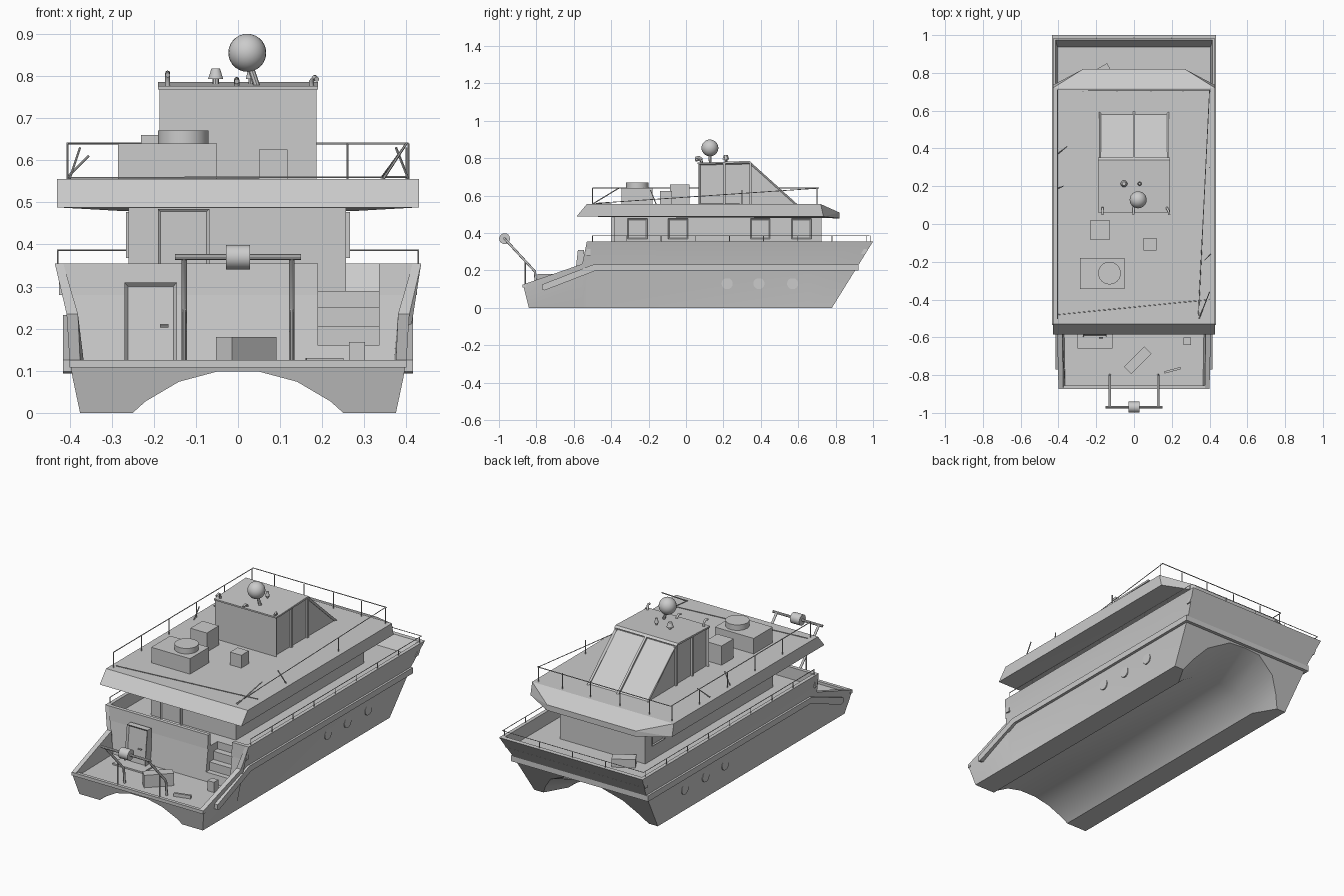
import bpy, bmesh, math
from mathutils import Vector, Matrix

if "Cube" in bpy.data.objects:
    bpy.data.objects.remove(bpy.data.objects["Cube"])


def finish(name, bm, smooth=False):
    bmesh.ops.recalc_face_normals(bm, faces=bm.faces)
    me = bpy.data.meshes.new(name)
    bm.to_mesh(me)
    bm.free()
    ob = bpy.data.objects.new(name, me)
    bpy.context.collection.objects.link(ob)
    if smooth:
        bpy.ops.object.select_all(action='DESELECT')
        bpy.context.view_layer.objects.active = ob
        ob.select_set(True)
        bpy.ops.object.shade_smooth_by_angle(angle=math.radians(32))
    return ob


def box(name, x0, x1, y0, y1, z0, z1, turn=0, inset=None):
    """Axis box, optionally turned about z; inset = direction of a recessed face."""
    bm = bmesh.new()
    bmesh.ops.create_cube(bm, size=1)
    bmesh.ops.scale(bm, vec=(x1 - x0, y1 - y0, z1 - z0), verts=bm.verts)
    if inset:
        bm.normal_update()
        f = [f for f in bm.faces if f.normal.dot(Vector(inset)) > .9]
        bmesh.ops.inset_region(bm, faces=f, thickness=.009, depth=-.005)
    bmesh.ops.rotate(bm, matrix=Matrix.Rotation(math.radians(turn), 3, 'Z'), verts=bm.verts)
    bmesh.ops.translate(bm, vec=((x0 + x1) / 2, (y0 + y1) / 2, (z0 + z1) / 2), verts=bm.verts)
    return finish(name, bm)


def prism(name, pts, x0, x1, inset=None):
    """Side profile (y, z) extruded along x."""
    bm = bmesh.new()
    a, b = ([bm.verts.new((x, y, z)) for y, z in pts] for x in (x0, x1))
    bm.faces.new(a)
    bm.faces.new(b)
    n = len(pts)
    for i in range(n):
        bm.faces.new((a[i], a[(i + 1) % n], b[(i + 1) % n], b[i]))
    bmesh.ops.recalc_face_normals(bm, faces=bm.faces)
    if inset:
        bmesh.ops.inset_individual(bm, faces=[f for f in bm.faces if inset(f.normal)],
                                   thickness=.012, depth=-.01)
    return finish(name, bm)


def rod(name, p, q, r, r2=None, n=8):
    p, q = Vector(p), Vector(q)
    bm = bmesh.new()
    bmesh.ops.create_cone(bm, cap_ends=True, segments=n, radius1=r,
                          radius2=r if r2 is None else r2, depth=(q - p).length)
    rot = (q - p).to_track_quat('Z', 'Y').to_matrix().to_4x4()
    bmesh.ops.transform(bm, matrix=Matrix.Translation((p + q) / 2) @ rot, verts=bm.verts)
    return finish(name, bm, True)


def tube(name, pts, r):
    cu = bpy.data.curves.new(name, 'CURVE')
    cu.dimensions = '3D'
    cu.bevel_depth, cu.bevel_resolution, cu.use_fill_caps = r, 2, True
    s = cu.splines.new('POLY')
    s.points.add(len(pts) - 1)
    for pt, co in zip(s.points, pts):
        pt.co = (*co, 1)
    ob = bpy.data.objects.new(name, cu)
    bpy.context.collection.objects.link(ob)
    return ob


# Twin hull: lofted cross-sections, raked at bow and stern
arch = [(0, .098), (.05, .098), (.14, .074), (.22, .027), (.25, 0)]
bow_arch = [(0, .195), (.1, .19), (.22, .13), (.28, .06), (.32, 0)]
low = [(.375, 0), (.392, .08), (.40, .125), (.375, .125), (.365, .112)]
mid = [(.375, 0), (.40, .13), (.407, .235), (.38, .235), (.37, .112)]
high = [(.375, 0), (.405, .235), (.435, .355), (.415, .355), (.405, .29)]
stations = [(-.84, -.25, arch + low), (-.555, 0, arch + mid), (-.53, 0, arch + high),
            (.66, 0, arch + high), (.78, .62, bow_arch + high)]
bm = bmesh.new()
rings = []
for y, rake, half in stations:
    ring = half + [(-x, z) for x, z in reversed(half[1:])]
    rings.append([bm.verts.new((x, y + rake * z, z)) for x, z in ring])
for a, b in zip(rings, rings[1:]):
    for i in range(len(a)):
        j = (i + 1) % len(a)
        bm.faces.new((a[i], a[j], b[j], b[i]))
bm.faces.new(rings[0])
bm.faces.new(rings[-1])
hull = finish("hull", bm, True)

# Stairs cut into the aft bulkhead
cutter = prism("stair_cutter", [(-.6, .16), (-.52, .16), (-.52, .205), (-.485, .205), (-.485, .25),
                                (-.45, .25), (-.45, .4), (-.6, .4)], .19, .335)
mod = hull.modifiers.new("stairs", 'BOOLEAN')
mod.operation, mod.solver, mod.object = 'DIFFERENCE', 'EXACT', cutter
bpy.context.view_layer.objects.active = hull
bpy.ops.object.modifier_apply(modifier=mod.name)
bpy.data.objects.remove(cutter)

# Bulwarks across the hull, stern coaming
wall = [(-.535, .28), (-.53, .355), (-.51, .355), (-.51, .28)]
prism("aft_bulwark_left", wall, -.425, .19)
prism("aft_bulwark_right", wall, .335, .425)
prism("bow_bulwark", [(.958, .288), (1, .355), (.975, .355), (.935, .288)], -.425, .425)
box("stern_coaming", -.4, .4, -.873, -.855, .108, .126)

# Rub rails and portholes
for s, side in ((-1, "left"), (1, "right")):
    prism("rub_rail_" + side, [(-.77, .098), (-.755, .094), (-.48, .2), (.905, .2), (.915, .232),
                               (-.495, .232), (-.77, .125)], s * .385, s * .416)
    for y in (.22, .39, .57):
        rod("porthole_" + side, (s * .38, y, .13), (s * .395, y, .13), .03, n=16)
box("bow_rub_rail", -.416, .416, .87, .922, .2, .232)

# Deckhouse with windows and doors
box("deckhouse", -.26, .257, -.385, .725, .285, .495)
for s, side in ((-1, "left"), (1, "right")):
    for y in (-.26, -.042, .397, .617):
        box("window_" + side, s * .26 - .006, s * .26 + .006, y - .053, y + .053, .368, .477,
            inset=(s, 0, 0))
box("deckhouse_door", -.19, -.068, -.4, -.38, .29, .484, inset=(0, -1, 0))
prism("aft_door", [(-.6, .112), (-.578, .31), (-.545, .31), (-.545, .112)], -.27, -.145,
      lambda n: n.y < -.9)
rod("door_handle", (-.185, -.602, .207), (-.165, -.602, .207), .004)

# Upper deck slab with sloped visor
bm = bmesh.new()
for s in (-1, 1):
    for x, y, z in ((.43, -.53, .555), (.43, .72, .555), (.43, -.585, .488), (.43, -.58, .495),
                    (.43, .735, .488), (.27, .82, .51), (.27, .82, .479)):
        bm.verts.new((s * x, y, z))
bmesh.ops.convex_hull(bm, input=bm.verts)
bmesh.ops.dissolve_limit(bm, angle_limit=.02, verts=bm.verts, edges=bm.edges)
finish("upper_deck", bm)

# Wheelhouse with recessed panes and mullions
prism("wheelhouse", [(.068, .55), (.068, .772), (.345, .78), (.6, .55)], -.186, .186,
      lambda n: abs(n.x) > .9 or n.y > .5)
prism("wheelhouse_roof", [(.062, .768), (.062, .776), (.34, .786), (.352, .776)], -.19, .19)
for s in (-1, 1):
    for y in (.205, .345):
        box("side_mullion", s * .18 - .006, s * .18 + .006, y - .006, y + .006, .555, .775)
prism("windshield_mullion", [(.345, .78), (.6, .55), (.585, .55), (.33, .78)], -.006, .006)

# Roof equipment
bm = bmesh.new()
bmesh.ops.create_uvsphere(bm, u_segments=24, v_segments=14, radius=.045)
bmesh.ops.translate(bm, vec=(.022, .128, .855), verts=bm.verts)
finish("radar_dome", bm, True)
rod("dome_stand", (.045, .13, .775), (.03, .128, .82), .008)
for x, y, r in ((-.053, .213, .018), (.03, .213, .011)):
    rod("lamp_post", (x, y, .775), (x, y, .8), r * .45)
    rod("lamp_cap", (x, y, .793), (x, y, .818), r, r * .55, 12)
for x, dx, h in ((-.167, 0, .81), (-.003, 0, .795), (.175, .012, .8)):
    tube("vent_pipe", [(x, .085, .775), (x, .082, h - .012), (x + dx * .6, .07, h - .003),
                       (x + dx, .05, h - .008)], .006)

# Upper deck lockers
box("large_locker", -.285, -.05, -.345, -.18, .55, .64)
rod("locker_hatch", (-.13, -.26, .635), (-.13, -.26, .67), .06, n=24)
box("tall_locker", -.23, -.13, -.085, .02, .55, .66)
box("small_locker", .05, .118, -.14, -.075, .55, .625)

# Upper railing: left and front intact, right and aft fallen
for y in (-.5, -.26, -.02, .22, .46, .7):
    rod("upper_post_left", (-.405, y, .55), (-.405, y, .64), .0025, n=6)
for x in (-.27, -.09, .09, .26, .405):
    rod("upper_post_front", (x, .7, .55), (x, .7, .64), .0025, n=6)
tube("upper_rail", [(-.405, -.5, .64), (-.405, .71, .64), (.405, .71, .64)], .0025)
tube("fallen_rail_right", [(.34, -.5, .558), (.4, .71, .64)], .002)
tube("fallen_rail_aft", [(-.405, -.48, .558), (.4, -.4, .56)], .002)
for p, q in (((.405, -.16, .555), (.375, -.19, .63)), ((.4, .3, .555), (.4, .3, .63)),
             ((.345, -.5, .555), (.4, -.36, .64)), ((-.405, .37, .56), (-.355, .41, .61)),
             ((-.4, .19, .555), (-.375, .2, .63))):
    rod("bent_post", p, q, .003, n=6)

# Lower railing around the bulwark
for s in (-1, 1):
    for i in range(9):
        y = -.5 + i * .183
        rod("lower_post", (s * .428, y, .35), (s * .428, y, .386), .002, n=6)
for x in (-.2, 0, .2):
    rod("lower_post_bow", (x, .985, .35), (x, .985, .386), .002, n=6)
tube("lower_rail", [(-.428, -.5, .386), (-.428, .98, .386), (.428, .98, .386),
                    (.428, -.5, .386)], .002)

# Stern hoist
for x in (-.128, .128):
    tube("hoist_arm", [(x, -.8, .11), (x, -.808, .195), (x, -.97, .37)], .0065)
    rod("hoist_strut", (x, -.86, .11), (x, -.86, .25), .004)
rod("hoist_bar", (-.15, -.97, .37), (.15, -.97, .37), .007)
rod("hoist_drum", (-.028, -.97, .37), (.028, -.97, .37), .029, n=16)

# Loose crates, hatch and planks on the decks
box("deck_crate", -.055, .095, -.748, -.695, .11, .18, 45)
box("small_crate", .263, .302, -.64, -.602, .11, .168)
box("deck_hatch", -.3, -.115, -.66, -.56, .108, .12)
box("deck_plank", .16, .25, -.78, -.768, .11, .13, 15)
box("foredeck_crate", -.24, -.12, .765, .825, .288, .335, 30)
